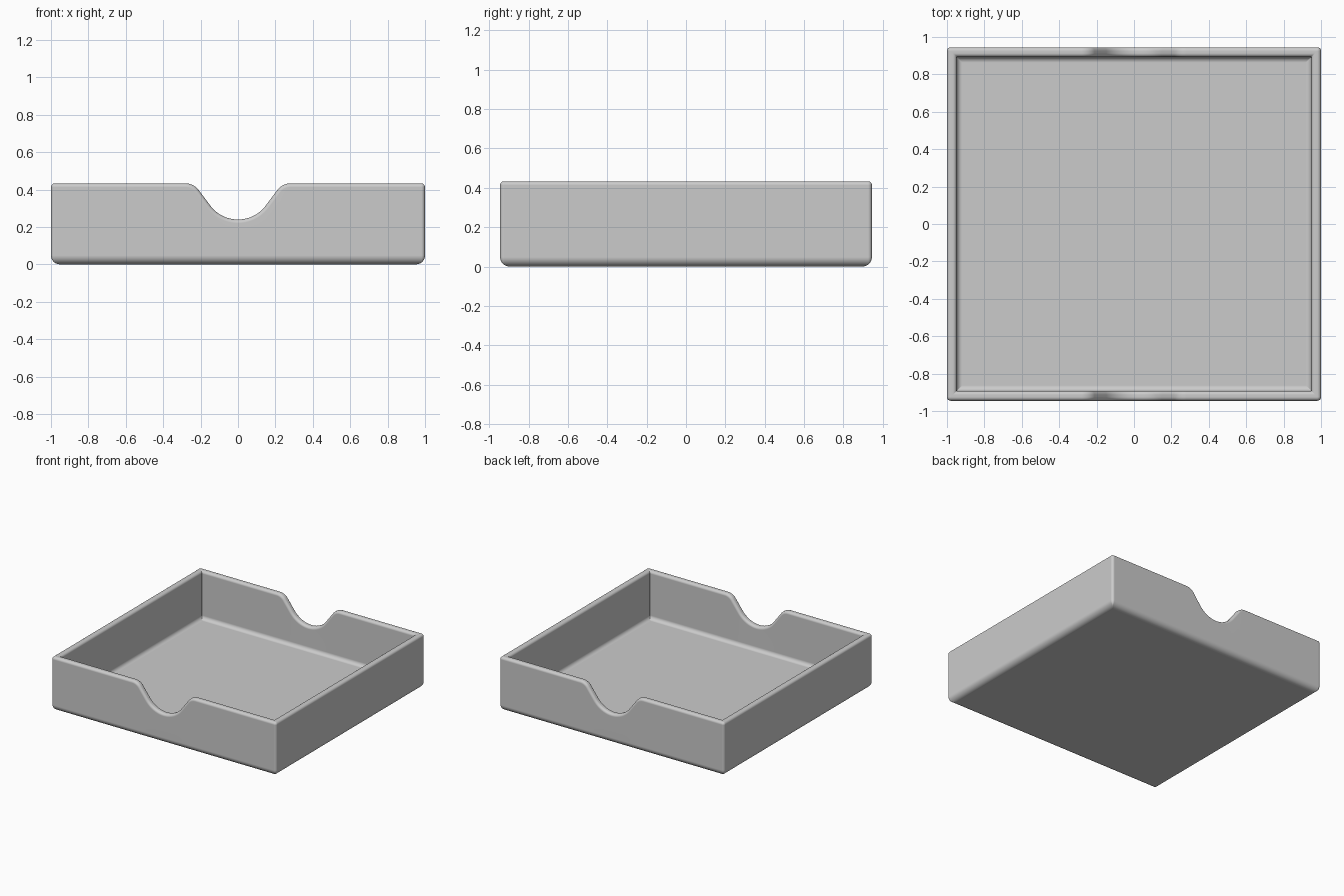
import bpy, bmesh
from math import sin, cos, pi, radians

if "Cube" in bpy.data.objects:
    bpy.data.objects.remove(bpy.data.objects["Cube"], do_unlink=True)

HX, HY, H = 1.0, 0.945, 0.433      # half sizes and height
WALL, FLOOR = 0.052, 0.05          # thicknesses
CORNER, RIM, BASE, FILLET = 0.02, 0.02, 0.048, 0.03
NOTCH_R, LIP_R, LIP_X, NOTCH_Z = 0.185, 0.0855, 0.28, 0.24
SLOPE = radians(53.13)


def notch_curve():
    """Scooped edge from left to right: (x, z, normal x, normal z)."""
    n = 10
    half = []
    for i in range(n + 1):
        a = SLOPE * i / n
        half.append((NOTCH_R * sin(a), NOTCH_Z + NOTCH_R * (1 - cos(a)), -sin(a), cos(a)))
    for i in range(n + 1):
        a = SLOPE * (1 - i / n)
        half.append((LIP_X - LIP_R * sin(a), H - LIP_R * (1 - cos(a)), -sin(a), cos(a)))
    return [(-x, z, -nx, nz) for x, z, nx, nz in reversed(half[1:])] + half


def ring(inset, drop, z=None):
    """Rounded rectangle, following the notched rim or lying flat at z."""
    hx, hy, r = HX - inset, HY - inset, max(CORNER - inset, 0.003)
    pts = []

    def corner(sx, sy, start):
        for i in range(7):
            a = start + pi / 2 * i / 6
            pts.append((sx * (hx - r) + r * cos(a), sy * (hy - r) + r * sin(a),
                        H - drop if z is None else z))

    def scoop(sy):
        for x, cz, nx, nz in notch_curve()[::-sy]:
            pts.append((x - nx * drop, sy * hy, cz - nz * drop if z is None else z))

    corner(1, 1, 0)
    scoop(1)
    corner(-1, 1, pi / 2)
    corner(-1, -1, pi)
    scoop(-1)
    corner(1, -1, 1.5 * pi)
    return pts


# Wall section from the underside, over the rim and down to the floor
steps = 6
angles = [pi / 2 * i / steps for i in range(steps + 1)]
section = [ring(BASE * (1 - sin(a)), RIM, BASE * (1 - cos(a))) for a in angles]
section += [ring(RIM * (1 - cos(a)), RIM * (1 - sin(a))) for a in angles]
section += [ring(WALL - RIM * (1 - sin(a)), RIM * (1 - cos(a))) for a in angles]
section += [ring(WALL + FILLET * (1 - cos(a)), RIM, FLOOR + FILLET * (1 - sin(a))) for a in angles]

bm = bmesh.new()
loops = [[bm.verts.new(p) for p in pts] for pts in section]
for low, high in zip(loops, loops[1:]):
    for i in range(len(low)):
        j = (i + 1) % len(low)
        bm.faces.new((low[i], low[j], high[j], high[i]))
bm.faces.new(loops[0][::-1])
bm.faces.new(loops[-1])
bmesh.ops.recalc_face_normals(bm, faces=bm.faces)
mesh = bpy.data.meshes.new("open_tray")
bm.to_mesh(mesh)
bm.free()
tray = bpy.data.objects.new("open_tray", mesh)
bpy.context.collection.objects.link(tray)

# Plain grey material
grey = bpy.data.materials.new("plain_grey")
grey.use_nodes = True
colour = (0.6, 0.6, 0.6, 1)
grey.diffuse_color = colour
grey.node_tree.nodes["Principled BSDF"].inputs["Base Color"].default_value = colour
mesh.materials.append(grey)

# Smooth rounded edges with flat large faces
bpy.ops.object.select_all(action='DESELECT')
tray.select_set(True)
bpy.context.view_layer.objects.active = tray
bpy.ops.object.shade_smooth_by_angle(angle=radians(35))
weighted = tray.modifiers.new("flat_panels", 'WEIGHTED_NORMAL')
weighted.keep_sharp = True
